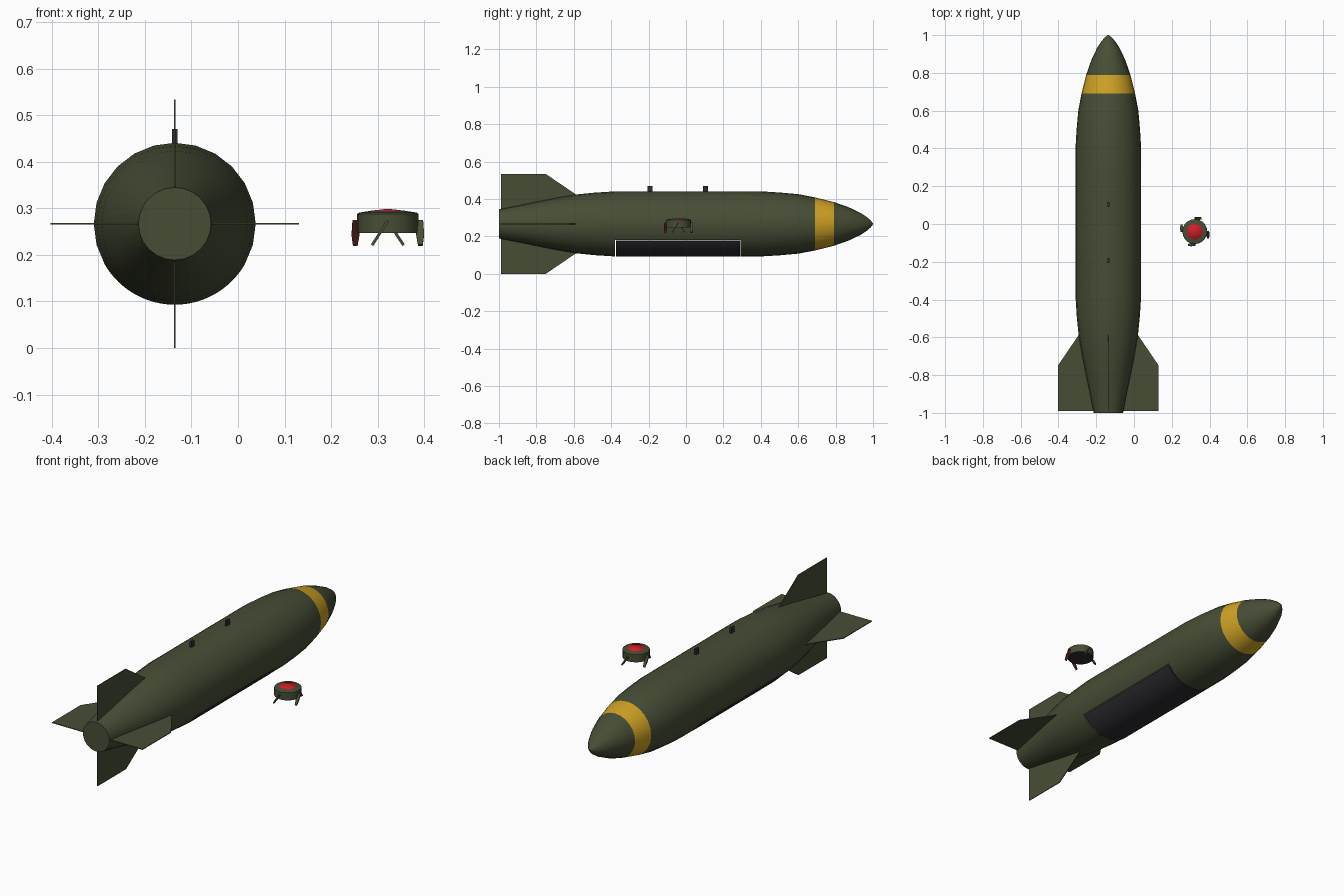
import bpy, bmesh, math
from mathutils import Vector, Matrix

if "Cube" in bpy.data.objects:
    bpy.data.objects.remove(bpy.data.objects["Cube"])


def mat(name, r, g, b):
    m = bpy.data.materials.new(name)
    m.diffuse_color = (r, g, b, 1)
    m.use_nodes = True
    m.node_tree.nodes["Principled BSDF"].inputs["Base Color"].default_value = m.diffuse_color
    return m


OLIVE = mat("olive_green", 0.062, 0.076, 0.036)
YELLOW = mat("band_yellow", 0.62, 0.36, 0.018)
DARK = mat("dark_grey", 0.026, 0.025, 0.03)
RED = mat("signal_red", 0.6, 0.014, 0.02)
MAROON = mat("dark_red", 0.12, 0.02, 0.018)

CX, CZ, R = -0.136, 0.267, 0.174        # hull axis and radius
BAY = (-0.379, 0.292)                   # bay opening along y


def finish(name, bm, mats, normals=True):
    if normals:
        bmesh.ops.recalc_face_normals(bm, faces=bm.faces)
    me = bpy.data.meshes.new(name)
    bm.to_mesh(me)
    bm.free()
    for m in mats:
        me.materials.append(m)
    ob = bpy.data.objects.new(name, me)
    bpy.context.collection.objects.link(ob)
    return ob


def lathe(profile, n, place):
    """Revolve (radius, distance) points; place maps (a, b, distance) to 3D."""
    bm = bmesh.new()
    rings = [[bm.verts.new(place(r * math.cos(2 * math.pi * i / n),
                                 r * math.sin(2 * math.pi * i / n), d))
              for i in range(n)] for r, d in profile]
    for lo, hi in zip(rings, rings[1:]):
        for i in range(n):
            j = (i + 1) % n
            bm.faces.new((lo[i], lo[j], hi[j], hi[i])).smooth = True
    bm.faces.new(rings[0])
    bm.faces.new(rings[-1])
    return bm


def box(name, centre, size, m):
    bm = bmesh.new()
    bmesh.ops.create_cube(bm, size=1)
    bmesh.ops.scale(bm, vec=size, verts=bm.verts)
    bmesh.ops.translate(bm, vec=centre, verts=bm.verts)
    return finish(name, bm, [m])


def prism(name, outline, thick, mats, matrix):
    """Extrude an outline in the local XY plane, centred on z = 0."""
    bm = bmesh.new()
    f = bm.faces.new([bm.verts.new((x, y, -thick / 2)) for x, y in outline])
    ext = bmesh.ops.extrude_face_region(bm, geom=[f])
    bmesh.ops.translate(bm, vec=(0, 0, thick),
                        verts=[v for v in ext["geom"] if isinstance(v, bmesh.types.BMVert)])
    bmesh.ops.recalc_face_normals(bm, faces=bm.faces)
    bmesh.ops.transform(bm, matrix=matrix, verts=bm.verts)
    return finish(name, bm, mats)


# Hull with a nose band and an open bay in the belly
profile = [(0.078, -1.0), (0.097, -0.9), (0.118, -0.8), (0.138, -0.7), (0.157, -0.59),
           (0.167, -0.49), (R, BAY[0]), (R, BAY[1]), (R, 0.4), (0.168, 0.5), (0.159, 0.6),
           (0.142, 0.69), (0.117, 0.79), (0.089, 0.87), (0.058, 0.935),
           (0.036, 0.968), (0.018, 0.988), (0.002, 1.0)]
bm = lathe(profile, 24, lambda a, b, d: (CX + a, d, CZ + b))
bmesh.ops.recalc_face_normals(bm, faces=bm.faces)
bay_faces = []
for f in bm.faces:
    c = f.calc_center_median()
    if 0.69 < c.y < 0.79:
        f.material_index = 1
    if abs(c.y - sum(BAY) / 2) < 0.01 and c.z < CZ - R * 0.5:
        bay_faces.append(f)
bmesh.ops.delete(bm, geom=bay_faces, context='FACES')
finish("hull", bm, [OLIVE, YELLOW], normals=False)

# Belly door: curved plate with a narrow gap all round
bm = bmesh.new()
segs, a0, a1 = 24, math.radians(211.3), math.radians(328.7)
strips = []
for r in (R - 0.004, R):
    strips.append([[bm.verts.new((CX + r * math.cos(a), y, CZ + r * math.sin(a)))
                    for y in (BAY[0] + 0.004, BAY[1] - 0.004)]
                   for a in (a0 + (a1 - a0) * i / segs for i in range(segs + 1))])
inner, outer = strips
for i in range(segs):
    for s in strips:
        bm.faces.new((s[i][0], s[i][1], s[i + 1][1], s[i + 1][0]))
    for e in (0, 1):
        bm.faces.new((inner[i][e], outer[i][e], outer[i + 1][e], inner[i + 1][e]))
for i in (0, segs):
    bm.faces.new((inner[i][0], inner[i][1], outer[i][1], outer[i][0]))
finish("belly_door", bm, [DARK])

# Four tail fins
fin = [(0.07, -0.99), (0.267, -0.99), (0.267, -0.75), (0.155, -0.585), (0.13, -0.585)]
for k in range(4):
    prism(f"tail_fin_{k + 1}", fin, 0.004, [OLIVE],
          Matrix.Translation((CX, 0, CZ)) @ Matrix.Rotation(k * math.pi / 2, 4, 'Y'))

# Suspension lugs
for k, y in enumerate((-0.193, 0.104)):
    box(f"lug_{k + 1}", (CX, y, 0.453), (0.011, 0.026, 0.035), DARK)

# Small round mine: drum, dark underside, red cap
MX, MY = 0.322, -0.04
at = lambda a, b, d: (MX + a, MY + b, d)
bm = lathe([(0.066, 0.247), (0.066, 0.288), (0.062, 0.291), (0.042, 0.294)], 20, at)
bmesh.ops.recalc_face_normals(bm, faces=bm.faces)
for f in bm.faces:
    f.smooth = abs(f.normal.z) < 0.3
    if f.normal.z < -0.9:
        f.material_index = 1
finish("mine_drum", bm, [OLIVE, DARK])
finish("mine_cap", lathe([(0.042, 0.293), (0.041, 0.2945), (0.002, 0.299)], 20, at), [RED])

# Four slanted leg blades, sweeping clockwise and down
leg = [(-0.007, 0.0), (0.007, 0.0), (0.009, -0.035), (0.006, -0.062), (-0.004, -0.062),
       (-0.008, -0.035)]
for k in range(4):
    m = (Matrix.Translation((MX, MY, 0.273)) @ Matrix.Rotation(k * math.pi / 2, 4, 'Z')
         @ Matrix.Translation((0.069, 0, 0)) @ Matrix.Rotation(math.radians(-33), 4, 'X'))
    ob = prism(f"mine_leg_{k + 1}", leg, 0.006, [OLIVE, MAROON], m
               @ Matrix.Rotation(math.pi / 2, 4, 'X'))
    for p in ob.data.polygons:          # dark red underside
        if p.normal.z < -0.4 and p.area > 0.0005:
            p.material_index = 1
